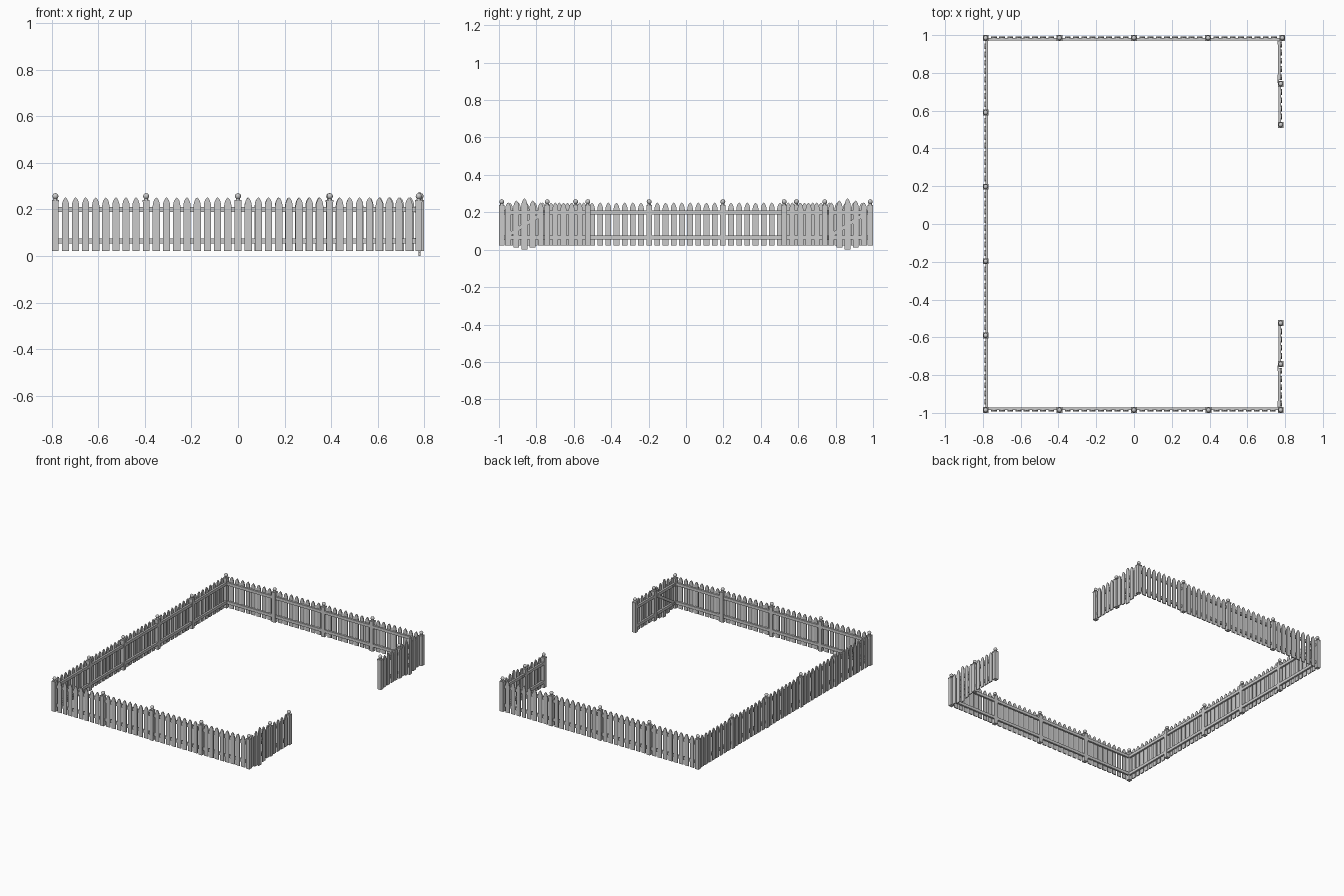
import bpy, bmesh, math
from mathutils import Matrix, Vector

if "Cube" in bpy.data.objects:
    bpy.data.objects.remove(bpy.data.objects["Cube"])

Z0, Z1 = 0.022, 0.252          # picket bottom and tip
RAIL_Z = (0.065, 0.2)
cache = {}


def to_mesh(bm, name):
    bmesh.ops.recalc_face_normals(bm, faces=bm.faces)
    me = bpy.data.meshes.new(name)
    bm.to_mesh(me)
    bm.free()
    return me


def place(name, me, frame):
    ob = bpy.data.objects.new(name, me)
    ob.matrix_world = frame
    bpy.context.collection.objects.link(ob)
    return ob


def add_box(bm, c, s, rot=Matrix.Identity(4)):
    bmesh.ops.create_cube(bm, size=1, matrix=Matrix.Translation(c) @ rot @ Matrix.Diagonal((*s, 1)))


def box(name, c, s, frame, rot=Matrix.Identity(4)):
    bm = bmesh.new()
    add_box(bm, c, s, rot)
    return place(name, to_mesh(bm, name), frame)


# picket board with a pointed arch top
def picket_mesh(z0, z1, w=0.031, t=0.007):
    key = (z0, z1)
    if key not in cache:
        h = w / 2
        half = [(h, z0), (h, z1 - 0.036), (h * 0.93, z1 - 0.026), (h * 0.72, z1 - 0.015), (h * 0.4, z1 - 0.006)]
        pts = half + [(0, z1)] + [(-x, z) for x, z in reversed(half)]
        bm = bmesh.new()
        f = bm.faces.new([bm.verts.new((x, -t / 2, z)) for x, z in pts])
        ext = bmesh.ops.extrude_face_region(bm, geom=[f])
        bmesh.ops.translate(bm, vec=(0, t, 0), verts=[v for v in ext['geom'] if isinstance(v, bmesh.types.BMVert)])
        cache[key] = to_mesh(bm, "picket")
    return cache[key]


# square post with a collar and ball cap
def post_mesh():
    if "post" not in cache:
        bm = bmesh.new()
        add_box(bm, (0, 0, (Z0 + 0.232) / 2), (0.028, 0.028, 0.232 - Z0))
        add_box(bm, (0, 0, 0.236), (0.031, 0.031, 0.008))
        bmesh.ops.create_cone(bm, cap_ends=True, segments=10, radius1=0.011, radius2=0.008, depth=0.008,
                              matrix=Matrix.Translation((0, 0, 0.243)))
        n = len(bm.faces)
        bmesh.ops.create_uvsphere(bm, u_segments=12, v_segments=8, radius=0.013,
                                  matrix=Matrix.Translation((0, 0, 0.257)))
        bm.faces.ensure_lookup_table()
        for f in bm.faces[n:]:
            f.smooth = True
        cache["post"] = to_mesh(bm, "post")
    return cache["post"]


# local x runs along the fence, local -y faces outwards
def frame_at(origin, deg):
    return Matrix.Translation(origin) @ Matrix.Rotation(math.radians(deg), 4, 'Z')


def run(name, origin, deg, stops, n, first_post=True, last_post=True):
    fr = frame_at(origin, deg)
    for i, s in enumerate(stops):
        if (i or first_post) and (i < len(stops) - 1 or last_post):
            place(name + "_post", post_mesh(), fr @ Matrix.Translation((s, 0, 0)))
    for a, b in zip(stops, stops[1:]):
        for k in range(1, n + 1):
            x = a + (b - a) * k / (n + 1)
            place(name + "_picket", picket_mesh(Z0, Z1), fr @ Matrix.Translation((x, -0.004, 0)))
    for z in RAIL_Z:
        box(name + "_rail", ((stops[0] + stops[-1]) / 2, 0.006, z),
            (stops[-1] - stops[0], 0.013, 0.021), fr)


# long fence sides
run("front_fence", (0, -0.985, 0), 0, [-0.785, -0.395, 0, 0.395, 0.777], 8)
run("back_fence", (0, 0.985, 0), 180, [-0.785, -0.392, 0, 0.395, 0.785], 8)
run("left_fence", (-0.785, 0, 0), -90, [-0.985, -0.59, -0.197, 0.197, 0.59, 0.985], 8, False, False)

# short returns on the open side
run("right_fence_back", (0.777, 0, 0), 90, [0.525, 0.742], 4)
run("right_fence_front", (0.777, 0, 0), 90, [-0.742, -0.525], 4)


# arched gates with diagonal brace, hinges and latch
def gate(name, y):
    fr = frame_at((0.777, y, 0), 90)
    for k in range(-2, 3):
        d = (0, 0.012, 0.022)[abs(k)]
        place(name + "_picket", picket_mesh(d, 0.275 - d),
              fr @ Matrix.Translation((k * 0.0435, -0.003, 0)))
    for z in RAIL_Z:
        box(name + "_rail", (0, 0.007, z), (0.205, 0.013, 0.021), fr)
        # hinge: knuckle and strap
        bm = bmesh.new()
        bmesh.ops.create_cone(bm, cap_ends=True, segments=10, radius1=0.004, radius2=0.004, depth=0.024,
                              matrix=Matrix.Translation((-0.104, 0.014, z)))
        add_box(bm, (-0.088, 0.0145, z), (0.032, 0.003, 0.008))
        add_box(bm, (-0.111, 0.0145, z), (0.012, 0.003, 0.018))
        place(name + "_hinge", to_mesh(bm, "hinge"), fr)
    a, b = Vector((-0.09, 0, 0.075)), Vector((0.09, 0, 0.19))
    d = b - a
    box(name + "_brace", (0, 0.007, (a.z + b.z) / 2), (d.length, 0.011, 0.02), fr,
        Matrix.Rotation(-math.atan2(d.z, d.x), 4, 'Y'))
    box(name + "_latch", (0.1, 0.0155, 0.2), (0.03, 0.005, 0.008), fr)


gate("back_gate", 0.864)
gate("front_gate", -0.864)
